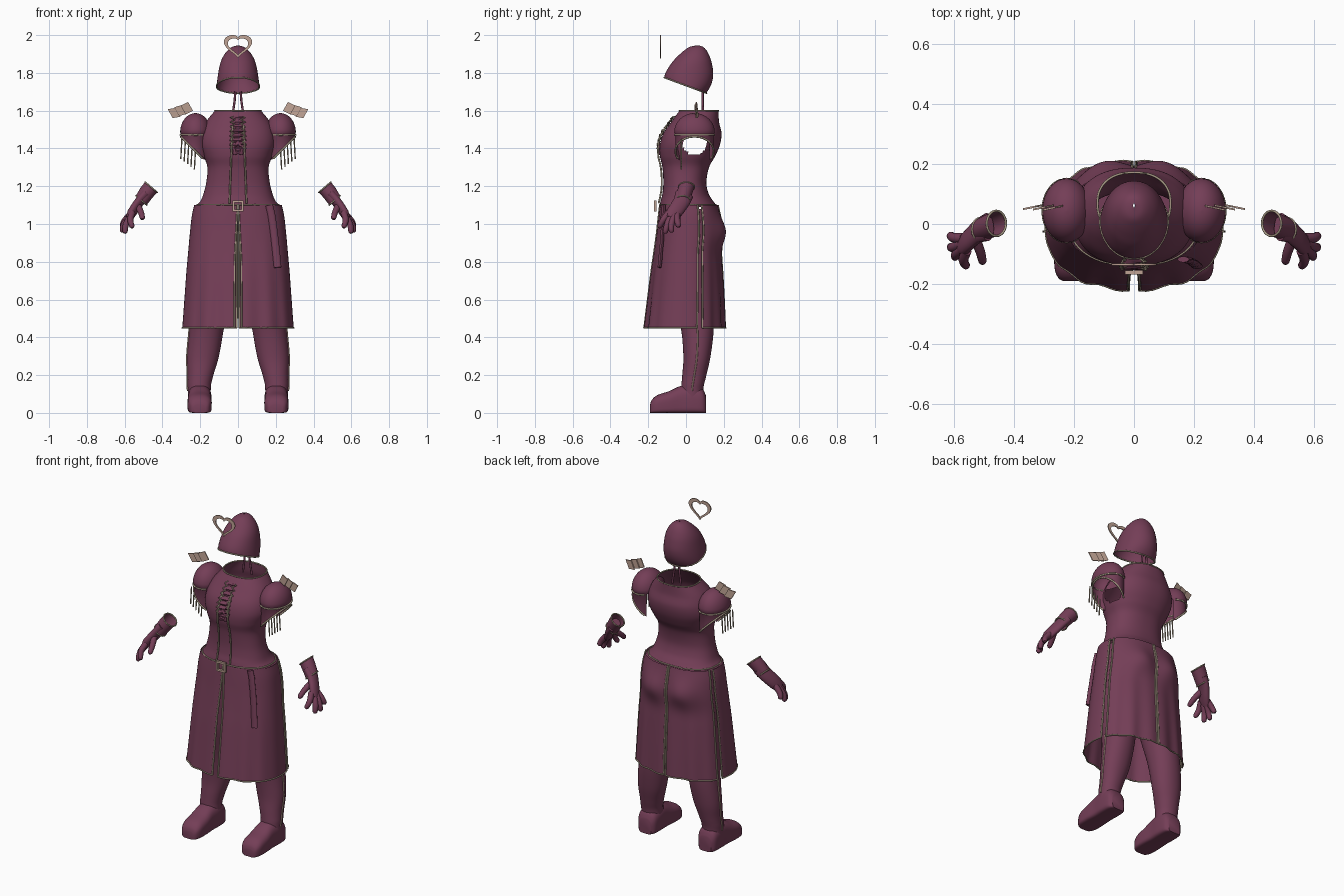
import bpy, bmesh
from math import sin, cos, pi, radians, exp, copysign
from mathutils import Vector

if "Cube" in bpy.data.objects:
    bpy.data.objects.remove(bpy.data.objects["Cube"])


def material(name, colour):
    m = bpy.data.materials.new(name)
    m.use_nodes = True
    m.diffuse_color = (*colour, 1)
    m.node_tree.nodes["Principled BSDF"].inputs["Base Color"].default_value = (*colour, 1)
    return m


PLUM = material("plum cloth", (0.175, 0.048, 0.095))
BEIGE = material("beige ornament", (0.53, 0.37, 0.3))
TRIM = material("tan trim", (0.38, 0.31, 0.23))
made = []


def finish(name, bm, mat):
    bmesh.ops.remove_doubles(bm, verts=bm.verts, dist=0.0002)
    bmesh.ops.recalc_face_normals(bm, faces=bm.faces)
    me = bpy.data.meshes.new(name)
    bm.to_mesh(me)
    bm.free()
    me.materials.append(mat)
    ob = bpy.data.objects.new(name, me)
    bpy.context.collection.objects.link(ob)
    made.append(ob)


def loft(name, rings, mat, closed=True, caps=False, skip=None, cut=None):
    """Skin a list of rings; skip drops faces by centre, cut trims by a plane."""
    bm = bmesh.new()
    vs = [[bm.verts.new(p) for p in r] for r in rings]
    n = len(vs[0])
    for a, b in zip(vs, vs[1:]):
        for i in range(n if closed else n - 1):
            j = (i + 1) % n
            bm.faces.new((a[i], a[j], b[j], b[i]))
    if caps:
        bm.faces.new(vs[0])
        bm.faces.new(vs[-1])
    if skip:
        gone = [f for f in bm.faces if skip(f.calc_center_median())]
        bmesh.ops.delete(bm, geom=gone, context="FACES")
    if cut:
        bmesh.ops.bisect_plane(bm, geom=bm.verts[:] + bm.edges[:] + bm.faces[:],
                               plane_co=cut[0], plane_no=cut[1], clear_inner=True)
    finish(name, bm, mat)


def tube(name, pts, radii, mat, flat=1.0, sides=12, ref=(1, 0, 0)):
    """Round or flattened tube along a path; flat widens it across ref."""
    pts = [Vector(p) for p in pts]
    if not isinstance(radii, (list, tuple)):
        radii = [radii] * len(pts)
    rings = []
    for i, p in enumerate(pts):
        t = (pts[min(i + 1, len(pts) - 1)] - pts[max(i - 1, 0)]).normalized()
        n = Vector(ref) - Vector(ref).dot(t) * t
        if n.length < 0.2:
            n = Vector((0, 0, 1)) - t.z * t
        n.normalize()
        b = t.cross(n)
        rings.append([p + radii[i] * (cos(a) * n + flat * sin(a) * b)
                      for a in (2 * pi * k / sides for k in range(sides))])
    loft(name, rings, mat, caps=True)


def trim(name, pts, r=0.005, mat=TRIM):
    tube(name, pts, r, mat, sides=10)


def resample(rows, k=6):
    """Smooth curve through table rows."""
    out = []
    for i in range(len(rows) - 1):
        quad = [rows[max(i - 1, 0)], rows[i], rows[i + 1], rows[min(i + 2, len(rows) - 1)]]
        for j in range(k):
            t = j / k
            out.append([b + 0.5 * t * (c - a + t * (2 * a - 5 * b + 4 * c - d + t * (3 * (b - c) + d - a)))
                        for a, b, c, d in zip(*quad)])
    return out + [list(rows[-1])]


def section(row, a, n=2.3):
    """Point at angle a on a squarish oval; row is z, half width, front y, back y."""
    z, rx, yf, yb = row
    c, s = cos(a), sin(a)
    return Vector((rx * copysign(abs(c) ** (2 / n), c),
                   (yf + yb) / 2 + (yb - yf) / 2 * copysign(abs(s) ** (2 / n), s), z))


def oval(row, count=64, n=2.3):
    return [section(row, 2 * pi * i / count, n) for i in range(count)]


def nearest(rows, z):
    return min(rows, key=lambda r: abs(r[0] - z))


def front(rows, x, z, gap=0.008, n=2.3):
    _, rx, yf, yb = nearest(rows, z)
    return Vector((x, (yf + yb) / 2 - (yb - yf) / 2 * (1 - (abs(x) / rx) ** n) ** (1 / n) - gap, z))


# Bodice: open neck and armholes
bodice = resample([(1.09, .23, -.14, .168), (1.12, .2, -.135, .145), (1.16, .183, -.125, .12),
                   (1.22, .168, -.12, .108), (1.3, .162, -.125, .122), (1.36, .182, -.138, .155),
                   (1.42, .2, -.138, .18), (1.48, .195, -.12, .188), (1.54, .17, -.078, .175),
                   (1.6, .122, -.035, .172)], 8)
loft("bodice", [oval(r, 96) for r in bodice], PLUM,
     skip=lambda c: abs(c.x) > .1 and ((c.y - .045) / .064) ** 2 + ((c.z - 1.43) / .065) ** 2 < 1)
for label, row in (("neck_trim", bodice[-1]), ("waist_trim", bodice[4])):
    ring = oval(row)
    trim(label, ring + ring[:1], .004)

# Skirt: four panels parted at front, sides and back
skirt = resample([(.45, .295, -.218, .206), (.6, .284, -.2, .2), (.75, .273, -.182, .192),
                  (.85, .264, -.168, .185), (.95, .255, -.155, .185), (1.04, .245, -.145, .178),
                  (1.1, .232, -.138, .168)])


def skirt_point(row, a, s):
    p = section(row, a)
    low = max(0, (1 - row[0]) / .55)
    p.y += .006 * low * sin(a * 14) * abs(sin(a))
    if p.y > 0:
        p.y += .034 * exp(-((p.x - .1) / .085) ** 2 - ((p.z - .96) / .08) ** 2)
    p.x *= s
    return p


for s, side in ((1, "left"), (-1, "right")):
    for label, a0, a1 in (("front", -90, 15), ("back", 23, 89.3)):
        rings = []
        for row in skirt:
            spread = min(1, (1.1 - row[0]) / .3) * 2.2 + .2 if label == "front" else 0
            b0 = a0 + spread
            rings.append([skirt_point(row, radians(b0 + (a1 - b0) * i / 30), s) for i in range(31)])
        panel = f"{side}_{label}_skirt"
        loft(panel, rings, PLUM, closed=False)
        trim(panel + "_hem", rings[0], .004)
        for end, tag in ((0, "first"), (-1, "last")):
            trim(f"{panel}_{tag}_edge", [r[end] for r in rings])

# Hanging sash end on the left hip
sash = [front(skirt, .165 + .045 * t ** .7, 1.1 - .33 * t, .016) for t in (i / 8 for i in range(9))]
tube("hanging_sash", sash, .02, PLUM, flat=.5)

# Button band, ruffle, rosette and buckle
for s, side in ((1, "left"), (-1, "right")):
    trim(side + "_button_band",
         [front(bodice, s * (.045 - .015 * i / 12), 1.11 + .41 * i / 12, .01) for i in range(13)])
ruffle = []
for i in range(29):
    z = 1.57 - .17 * i / 28
    w = .026 + .012 * sin(i * 1.6) + .008 * i / 28
    ruffle.append([front(bodice, w * k, z, .003 + .007 * (1 + sin(i * 1.6 + k))) for k in (-1, -.4, .4, 1)])
loft("neck_ruffle", ruffle, PLUM, closed=False)
for end, side in ((0, "right"), (-1, "left")):
    trim(side + "_ruffle_edge", [r[end] for r in ruffle], .0035)


def petals(r, y):
    return [(r * (1 + .18 * cos(5 * a)) * sin(a), y, 1.4 + r * (1 + .18 * cos(5 * a)) * cos(a))
            for a in (2 * pi * k / 40 for k in range(40))]


loft("rosette", [petals(.035, -.137), petals(.034, -.148), petals(.018, -.153), petals(.012, -.146)],
     PLUM, caps=True)


def frame(name, inner, outer, y, depth):
    """Flat ring between two outlines given as x, z pairs."""
    def put(o, d):
        return [(x, y + d, z) for x, z in o]
    loft(name, [put(outer, -depth), put(inner, -depth), put(inner, depth), put(outer, depth),
                put(outer, -depth)], BEIGE)


def square(r):
    return [(x * r, 1.095 + z * r) for x, z in ((-1, -1), (1, -1), (1, 1), (-1, 1))]


frame("belt_buckle", square(.019), square(.03), -.162, .007)


# Heart ornament in front of the brow
def heart(k, lift):
    return [(k * 16 * sin(a) ** 3,
             lift + k * (13 * cos(a) - 3.5 * cos(2 * a) - 1.5 * cos(3 * a) - .5 * cos(4 * a)))
            for a in (2 * pi * (i + .5) / 48 for i in range(48))]


frame("heart_ornament", heart(.0034, 1.946), heart(.0047, 1.95), -.135, .003)

# Hood: domed cap cut by a sloping plane
hood = resample([(1.945, .003, .055, .068), (1.938, .03, .02, .09), (1.92, .054, -.008, .108),
                 (1.89, .077, -.042, .124), (1.85, .094, -.078, .137), (1.79, .106, -.112, .144),
                 (1.73, .113, -.118, .13), (1.67, .116, -.116, .09)])
loft("hood", [oval(r, 64, 2.05) for r in hood], PLUM, cut=((0, -.115, 1.775), (0, .37, 1)))
brim = []
for i in range(65):
    a, z = 2 * pi * i / 64, 1.74
    for _ in range(6):
        p = section(nearest(hood, z), a, 2.05)
        z = 1.775 - .37 * (p.y + .115)
    brim.append((p.x, p.y, z))
trim("hood_rim", brim, .004)

for s, side in ((1, "left"), (-1, "right")):
    # Cord joining hood to collar
    tube(side + "_neck_cord", [(s * .014, .088, 1.7), (s * .018, .088, 1.65), (s * .03, .09, 1.57)],
         .006, PLUM)

    # Puffed sleeve with a slanted open end
    def sleeve_ring(k, z=None):
        ring = []
        for i in range(48):
            a = 2 * pi * i / 48
            x, y = .225 + .081 * k * cos(a), .045 + .107 * k * sin(a)
            ring.append(Vector((s * x, y, z or min(1.465, 1.46 + (x - .3)))))
        return ring
    puff = [sleeve_ring(sin(t) + .004, 1.485 + .102 * cos(t)) for t in (pi / 2 * i / 10 for i in range(11))]
    rim = sleeve_ring(.95)
    loft(side + "_puff_sleeve", puff + [sleeve_ring(.95, 1.475), rim], PLUM,
         skip=lambda c: c.z < 1.48 and abs(c.x) < .205 and abs(c.y - .045) < .078)
    for label, ring in (("band", sleeve_ring(.98, 1.472)), ("rim", rim)):
        trim(f"{side}_sleeve_{label}", ring[-16:] + ring[:17])

    # Fringe rods below the sleeve
    for i in range(5):
        x, z = .297 - .018 * i, 1.45 - .014 * i
        trim(f"{side}_fringe_{i + 1}", [(s * x, -.025, z), (s * (x + .006), -.025, z - .105)], .0035)

    # Fan of three shoulder plates
    for i, (x, z, tilt) in enumerate(((.271, 1.613, 25), (.303, 1.601, 17), (.337, 1.588, 10))):
        u = Vector((cos(radians(tilt)), -.2, -sin(radians(tilt)))) * .022
        v = Vector((.5, -.1, .9)) * .026
        mid = Vector((x, .068 - .2 * (x - .2) + .008 * i, z))
        quad = [mid - u - v, mid + u - v, mid + u + v, mid - u + v]
        loft(f"{side}_shoulder_plate_{i + 1}",
             [[(s * p.x, p.y + d, p.z) for p in quad] for d in (-.003, .003)], BEIGE, caps=True)

    # Boot: shaft and thigh lofted upward, foot lofted from heel to toe
    shaft = resample([(.06, .061, -.03, .09), (.13, .061, -.026, .092), (.2, .068, -.02, .108),
                      (.3, .084, -.014, .13), (.45, .091, -.027, .147), (.65, .1, -.07, .145),
                      (.85, .105, -.09, .15), (1.08, .09, -.09, .13)])

    def leg_x(z):
        return .205 - .133 * min(.5, max(0, z - .15))
    loft(side + "_leg", [[(s * (p.x + leg_x(p.z)), p.y, p.z) for p in oval(r, 40, 2.1)]
                         for r in shaft], PLUM, caps=True)
    foot = resample([(.106, .04, .09), (.085, .058, .13), (.03, .063, .15), (-.03, .061, .142),
                     (-.09, .064, .115), (-.15, .062, .095), (-.18, .05, .07), (-.19, .035, .045)], 4)
    loft(side + "_boot_foot",
         [[(s * (.203 + p.x), y, p.y) for p in
           (section((0, w, 0, h), pi * i / 16, 2.5 if i < 17 else 6) for i in range(32))]
          for y, w, h in foot], PLUM, caps=True)
    trim(side + "_boot_seam", [(s * (leg_x(r[0]) + r[1] + .001), (r[2] + r[3]) / 2, r[0])
                               for r in shaft if .11 < r[0] < .5], .0045, BEIGE)

    # Glove: flared open cuff, palm and five fingers
    def at(x, y, z):
        return (s * x, y, z)
    cuff = [at(.46, .002, 1.195), at(.485, -.008, 1.165), at(.512, -.018, 1.125)]
    ring_set = []
    for p, r in zip(cuff, (.042, .041, .038)):
        across, up = Vector((s * .76, 0, .65)), Vector((0, 1, 0))
        ring_set.append([Vector(p) + r * (cos(a) * across + sin(a) * up)
                         for a in (2 * pi * k / 32 for k in range(32))])
    loft(side + "_glove_cuff", ring_set, PLUM)
    for tag, ring in (("upper", ring_set[0]), ("lower", ring_set[-1])):
        trim(f"{side}_cuff_{tag}_trim", ring + ring[:1], .004)
    tube(side + "_glove_palm", [at(.49, -.01, 1.155), at(.52, -.022, 1.12), at(.545, -.045, 1.085),
                                at(.565, -.066, 1.055), at(.578, -.077, 1.03)],
         [.028, .025, .024, .023, .016], PLUM, flat=1.75, sides=20)
    fingers = {"thumb": (at(.53, -.05, 1.095), at(.513, -.095, 1.06), at(.505, -.132, 1.025)),
               "index": (at(.56, -.09, 1.06), at(.57, -.122, 1.02), at(.558, -.143, .98)),
               "middle": (at(.57, -.08, 1.04), at(.594, -.1, .995), at(.598, -.112, .95)),
               "ring": (at(.575, -.065, 1.04), at(.605, -.078, .995), at(.613, -.076, .955)),
               "little": (at(.57, -.048, 1.05), at(.602, -.046, 1.015), at(.615, -.037, .983))}
    for tag, path in fingers.items():
        tube(f"{side}_glove_{tag}", resample(path, 4),
             [.0175 - .004 * (i / 7) ** 2 if i < 8 else .007 for i in range(9)], PLUM)

# Smooth shading with sharp creases
bpy.ops.object.select_all(action="DESELECT")
for ob in made:
    ob.select_set(True)
bpy.context.view_layer.objects.active = made[0]
bpy.ops.object.shade_smooth_by_angle(angle=radians(40))
